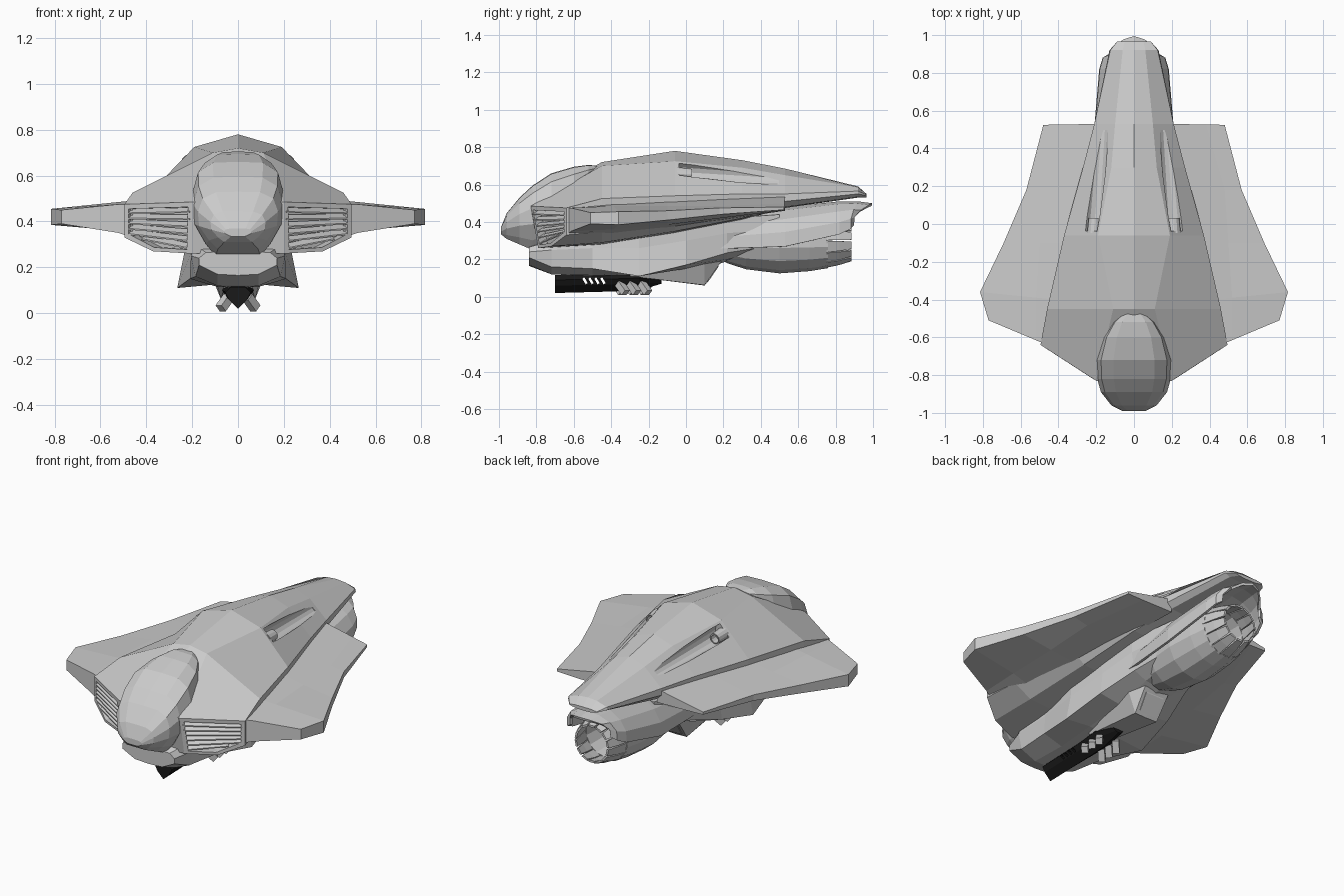
import bpy, bmesh, math
from mathutils import Vector

if "Cube" in bpy.data.objects:
    bpy.data.objects.remove(bpy.data.objects["Cube"])


def finish(name, bm, mat=None):
    bmesh.ops.remove_doubles(bm, verts=bm.verts, dist=1e-4)
    bmesh.ops.recalc_face_normals(bm, faces=bm.faces)
    me = bpy.data.meshes.new(name)
    bm.to_mesh(me)
    bm.free()
    ob = bpy.data.objects.new(name, me)
    bpy.context.collection.objects.link(ob)
    if mat:
        me.materials.append(mat)
    return ob


def loft(name, rings, closed=False, caps=True, mirror=True, mat=None):
    """Skin between rings of (x, y, z) points, repeated on both sides of x = 0."""
    bm = bmesh.new()
    n = len(rings[0])
    for s in ((1, -1) if mirror else (1,)):
        vs = [[bm.verts.new((s * x, y, z)) for x, y, z in r] for r in rings]
        for a, b in zip(vs, vs[1:]):
            for i in range(n if closed else n - 1):
                k = (i + 1) % n
                bm.faces.new((a[i], a[k], b[k], b[i]))
        for r in ((vs[0], vs[-1]) if caps else ()):
            i, j = 0, n - 1
            while j - i >= 2:
                ids = [i, i + 1, j] if i + 1 == j - 1 else [i, i + 1, j - 1, j]
                bm.faces.new([r[k] for k in ids])
                i, j = i + 1, j - 1
    return finish(name, bm, mat)


def sections(table):
    return [[(x, y, z) for x, z in pts] for y, pts in table]


def cut(ob, cutter):
    m = ob.modifiers.new("cut", 'BOOLEAN')
    m.operation, m.solver, m.object = 'DIFFERENCE', 'EXACT', cutter
    cutter.hide_render = True
    cutter.display_type = 'WIRE'


def tube(name, p, q, r1, r2, n=12):
    bm = bmesh.new()
    d = Vector(q) - Vector(p)
    bmesh.ops.create_cone(bm, cap_ends=True, segments=n, radius1=r1, radius2=r2, depth=d.length)
    ob = finish(name, bm)
    ob.rotation_euler = d.to_track_quat('Z', 'Y').to_euler()
    ob.location = (Vector(p) + Vector(q)) / 2
    return ob


def box(name, loc, size, rot=(0, 0, 0)):
    bm = bmesh.new()
    bmesh.ops.create_cube(bm, size=1)
    bmesh.ops.scale(bm, vec=size, verts=bm.verts)
    ob = finish(name, bm)
    ob.location, ob.rotation_euler = loc, rot
    return ob


black = bpy.data.materials.new("gun_black")
black.diffuse_color = (0.01, 0.01, 0.01, 1)
black.use_nodes = True
black.node_tree.nodes["Principled BSDF"].inputs["Base Color"].default_value = black.diffuse_color

# Upper hull, with its front swept back toward the wings
hull_rings = sections([
    (-.83, [(0, .5), (.2, .485), (.495, .475), (.495, .33), (.37, .27), (.2, .26), (0, .26)]),
    (-.45, [(0, .72), (.11, .70), (.46, .525), (.46, .35), (.35, .29), (.19, .28), (0, .28)]),
    (-.06, [(0, .78), (.19, .725), (.37, .54), (.37, .40), (.30, .35), (.19, .34), (0, .34)]),
    (.3, [(0, .73), (.12, .69), (.27, .55), (.27, .45), (.25, .42), (.15, .41), (0, .41)]),
    (.53, [(0, .685), (.10, .65), (.21, .55), (.21, .51), (.18, .48), (.1, .475), (0, .475)]),
    (.92, [(0, .59), (.06, .585), (.125, .565), (.13, .55), (.1, .535), (.05, .53), (0, .53)]),
    (.965, [(0, .55), (.05, .55), (.09, .545), (.09, .54), (.07, .535), (.04, .53), (0, .53)])])
hull_rings[0] = [(x, y + .644 * max(0, x - .2) + (.04 if z < .3 and x < .3 else 0), z)
                 for x, y, z in hull_rings[0]]
hull = loft("upper_hull", hull_rings)

# Recessed front intakes with slanted slats
mouth = [(.22, -.82, .463), (.475, -.65, .455), (.475, -.65, .345), (.36, -.715, .287), (.22, -.78, .278)]
cut(hull, loft("intake_cutter", [[(x + .55 * t, y - .83 * t, z) for x, y, z in mouth]
                                 for t in (.05, -.05)], closed=True))
for i in range(6):
    t = (i + .5) / 6
    zi, zo = .275 + .19 * t, .32 + .135 * t
    xo = .48 if i else .42
    ends = [(.212, -.782 - .045 * t, zi), (xo, -.65 - (.48 - xo) * .65, zo)]
    loft("intake_slat", [[(x, y, z - .006), (x, y, z - .012), (x - .015, y + .028, z + .003),
                          (x - .015, y + .028, z + .012)] for x, y, z in ends], closed=True)

# Gun troughs sunk into the hull shoulders, each with a short muzzle
for s in (1, -1):
    cut(hull, tube("trough_cutter", (s * .212, -.04, .668), (s * .172, .5, .635), .05, .036))
    muzzle = tube("trough_muzzle", (s * .212, -.05, .657), (s * .209, .03, .653), .036, .031)
    cut(muzzle, tube("muzzle_cutter", (s * .211, -.01, .656), (s * .208, .07, .650), .024, .024))

# Canopy pod at the nose, boxy in section
canopy = []
for y, w, zt, zb in [(-.99, .06, .37, .335), (-.96, .12, .445, .31), (-.89, .175, .53, .28),
                     (-.82, .195, .595, .25), (-.72, .198, .66, .28), (-.6, .165, .695, .36),
                     (-.52, .115, .705, .48), (-.475, .06, .70, .6)]:
    h = zt - zb
    canopy.append([(0, y, zt), (.55 * w, y, zt - .01 * h), (.88 * w, y, zt - .12 * h),
                   (w, y, zt - .35 * h), (.97 * w, y, zt - .6 * h), (.72 * w, y, zb + .15 * h),
                   (.5 * w, y, zb), (0, y, zb)])
loft("canopy_pod", canopy)

# Wings: root, ridge and tip at five stations
wing = []
for y0, y1, root, ridge, tip in [
        (-.64, -.51, (.46, .475, .33), (.52, .475, .35), (.77, .45, .39)),
        (-.40, -.36, (.42, .495, .34), (.52, .485, .36), (.815, .455, .385)),
        (-.10, -.10, (.33, .515, .37), (.50, .485, .385), (.69, .46, .41)),
        (.18, .18, (.25, .53, .41), (.48, .485, .42), (.57, .475, .44)),
        (.53, .525, (.18, .54, .46), (.38, .5, .462), (.48, .48, .465))]:
    k = (ridge[0] - root[0]) / (tip[0] - root[0])
    ym = y0 + (y1 - y0) * k
    wing.append([(root[0], y0, root[1]), (ridge[0], ym, ridge[1]), (tip[0], y1, tip[1]),
                 (tip[0], y1, tip[2]), (ridge[0], ym, ridge[2]), (root[0], y0, root[2])])
loft("wing", wing, closed=True)

# Lower fuselage with flared side fins
loft("lower_fuselage", sections([
    (-.84, [(0, .27), (.14, .265), (.17, .24), (.17, .21), (.09, .17), (0, .165)]),
    (-.72, [(0, .32), (.19, .3), (.205, .25), (.185, .16), (.09, .12), (0, .12)]),
    (-.5, [(0, .32), (.2, .3), (.205, .26), (.21, .15), (.09, .115), (0, .11)]),
    (-.25, [(0, .35), (.23, .33), (.235, .26), (.265, .11), (.1, .125), (0, .11)]),
    (0, [(0, .38), (.22, .37), (.22, .3), (.235, .17), (.1, .15), (0, .12)]),
    (.22, [(0, .43), (.2, .42), (.2, .34), (.18, .235), (.1, .2), (0, .19)]),
    (.5, [(0, .45), (.14, .44), (.15, .36), (.13, .28), (.08, .26), (0, .26)])]))

# Keel under the belly, with a rear hatch
loft("belly_keel", sections([
    (-.3, [(0, .16), (.1, .16), (.06, .11), (0, .11)]),
    (.1, [(0, .2), (.13, .2), (.075, .062), (0, .06)]),
    (.19, [(0, .24), (.12, .24), (.08, .19), (0, .19)])]))
loft("keel_hatch", sections([
    (.115, [(0, .085), (.055, .085), (.055, .075), (0, .075)]),
    (.175, [(0, .172), (.06, .172), (.06, .162), (0, .162)])]))

# Engine body: hollow turned shell, then separate exhaust petals
ZC = .3


def arc(y, r, a0, a1, n):
    return [(r * math.sin(a0 + (a1 - a0) * i / n), y, ZC + r * math.cos(a0 + (a1 - a0) * i / n))
            for i in range(n + 1)]


profile = [(.15, .08), (.22, .12), (.32, .153), (.5, .175), (.66, .163), (.76, .147),
           (.76, .125), (.6, .11), (.6, .001)]
loft("engine_body", [arc(y, r, 0, 2 * math.pi, 14) for y, r in profile], caps=False, mirror=False)
for i in range(14):
    a, w = 2 * math.pi * i / 14, .21
    petal = [arc(y, ro, a - w * f, a + w * f, 1) + arc(y, ri, a + w * f, a - w * f, 1)
             for y, ro, ri, f in [(.75, .148, .128, 1), (.82, .133, .116, .97), (.885, .112, .1, .85)]]
    loft("exhaust_petal", petal, closed=True, mirror=False)

# Cowl: thin arched shell over the engine ending in a point
cowl = []
for y, w, zc, h, back in [(.15, .19, .28, .14, 0), (.53, .212, .3, .18, 0), (.82, .187, .36, .15, .0),
                          (.92, .168, .385, .125, .04), (.995, .135, .40, .1, .1)]:
    cowl.append([(w * math.sin(a), y - back * math.sin(a) ** 2, zc + h * math.cos(a))
                 for a in [math.radians(25 * i) for i in range(5)]])
shell = loft("engine_cowl", cowl, caps=False)
solid = shell.modifiers.new("thickness", 'SOLIDIFY')
solid.thickness = .014

# Chin gun with slanted vent slots
gun = loft("chin_gun", sections([
    (-.7, [(0, .115), (.03, .115), (.055, .09), (.04, .06), (0, .02)]),
    (-.4, [(0, .12), (.035, .12), (.06, .095), (.045, .065), (0, .028)]),
    (-.25, [(0, .13), (.05, .13), (.07, .1), (.05, .07), (0, .035)]),
    (-.13, [(0, .11), (.03, .11), (.035, .09), (.02, .075), (0, .07)])]), mat=black)
for i in range(4):
    cut(gun, box("slot_cutter", (0, -.54 + .032 * i, .085), (.3, .013, .036), (math.radians(30), 0, 0)))

# Launcher blocks slung diagonally off the gun, rolled onto their edges
for s in (1, -1):
    for y in (-.34, -.28, -.22):
        box("launcher_block", (s * .058, y, .046), (.037, .037, .07),
            (0, s * math.radians(135), math.radians(45)))
